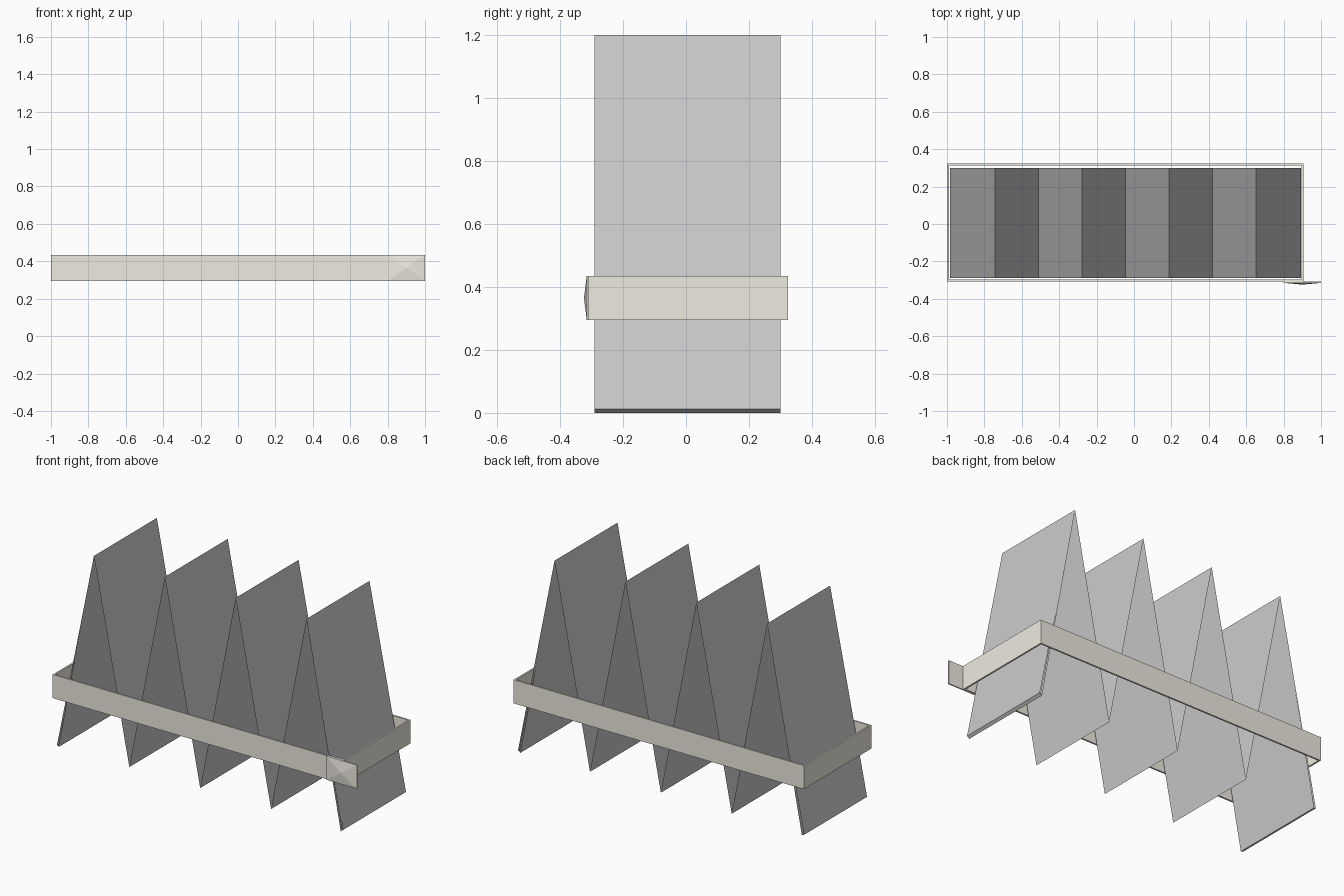
import bpy

if "Cube" in bpy.data.objects:
    bpy.data.objects.remove(bpy.data.objects["Cube"])

def material(name, color):
    m = bpy.data.materials.new(name)
    m.diffuse_color = color
    m.use_nodes = True
    m.node_tree.nodes["Principled BSDF"].inputs["Base Color"].default_value = m.diffuse_color
    return m

def mesh_object(name, verts, faces, mat=None):
    me = bpy.data.meshes.new(name)
    me.from_pydata(verts, [], faces)
    me.update()
    ob = bpy.data.objects.new(name, me)
    bpy.context.collection.objects.link(ob)
    if mat:
        me.materials.append(mat)
    return ob

def extrude_xz(name, pts, y0, y1, closed=False):
    # Sweep an x-z profile along y; a left-to-right profile faces upward.
    n = len(pts)
    verts = [(x, y, z) for y in (y0, y1) for x, z in pts]
    count = n if closed else n - 1
    faces = [(i, (i + 1) % n, n + (i + 1) % n, n + i) for i in range(count)]
    return mesh_object(name, verts, faces)

# Accordion-folded sheet: four peaks, three valleys
Y0, Y1 = -0.29, 0.30
START, STEP = -0.975, 0.2325
fold = [(START + i * STEP, 1.2 if i % 2 else 0.01) for i in range(9)]
extrude_xz("folded_sheet", fold, Y0, Y1)

# Stiff end covers: thin wedges opening toward the bottom
extrude_xz("left_cover", [(-0.985, 0.012), (-0.7425, 1.2), (-0.97, 0.008)], Y0, Y1, True)
extrude_xz("right_cover", [(0.6525, 1.2), (0.892, 0.012), (0.877, 0.0)], Y0, Y1, True)

# Wrap-around band: thin rectangular loop
beige = material("band_paper", (0.86, 0.83, 0.75, 1))
Z0, Z1 = 0.295, 0.435

def loop(inset, z):
    x0, x1, y0, y1 = -1 + inset, 0.905 - inset, -0.308 + inset, 0.323 - inset
    return [(x0, y0, z), (x1, y0, z), (x1, y1, z), (x0, y1, z)]

rings = [loop(0, Z0), loop(0, Z1), loop(0.01, Z1), loop(0.01, Z0)]
verts = [v for r in rings for v in r]
faces = []
for r in range(4):
    a, b = r * 4, (r + 1) % 4 * 4
    for i in range(4):
        j = (i + 1) % 4
        faces.append((a + i, a + j, b + j, b + i))
mesh_object("wrap_band", verts, faces, beige)

# Seal over the band's front right corner: shallow four-sided dome
xs = [(0.8, Z0), (1.0, Z0), (1.0, Z1), (0.8, Z1)]
verts = [(x, -0.308, z) for x, z in xs] + [(x, -0.315, z) for x, z in xs]
verts.append((0.9, -0.324, 0.365))
faces = [(3, 2, 1, 0)]
for i in range(4):
    j = (i + 1) % 4
    faces += [(i, j, 4 + j, 4 + i), (4 + i, 4 + j, 8)]
mesh_object("band_seal", verts, faces, beige)
